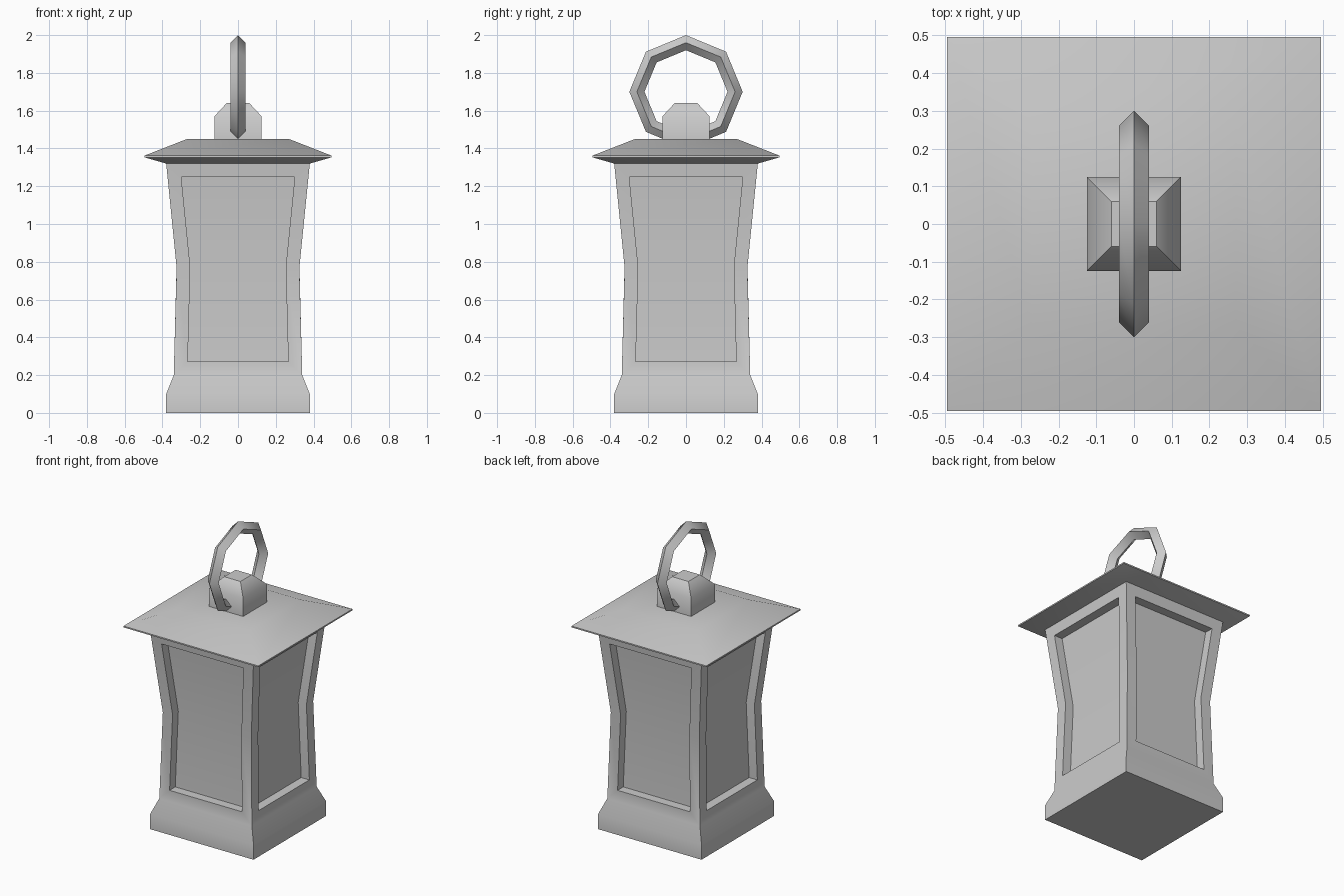
import bpy, bmesh, math
from mathutils import Vector

if "Cube" in bpy.data.objects:
    bpy.data.objects.remove(bpy.data.objects["Cube"])


def square_loft(profile, cap_bottom, cap_top):
    """Stack square rings given as (half_width, z); return mesh and rows of side faces."""
    bm = bmesh.new()
    corners = [(-1, -1), (1, -1), (1, 1), (-1, 1)]
    rings = [[bm.verts.new((cx * h, cy * h, z)) for cx, cy in corners] for h, z in profile]
    rows = []
    for a, b in zip(rings, rings[1:]):
        rows.append([bm.faces.new((a[i], a[(i + 1) % 4], b[(i + 1) % 4], b[i])) for i in range(4)])
    if cap_bottom:
        bm.faces.new(rings[0][::-1])
    if cap_top:
        bm.faces.new(rings[-1])
    bm.normal_update()
    return bm, rows


def finish(obj, angle):
    bpy.ops.object.select_all(action='DESELECT')
    obj.select_set(True)
    bpy.context.view_layer.objects.active = obj
    bpy.ops.object.shade_smooth_by_angle(angle=math.radians(angle))


def add_object(name, bm, angle):
    mesh = bpy.data.meshes.new(name)
    bm.to_mesh(mesh)
    bm.free()
    obj = bpy.data.objects.new(name, mesh)
    bpy.context.collection.objects.link(obj)
    finish(obj, angle)


# Body with flared base and pinched waist
body, rows = square_loft([(0.38, 0), (0.38, 0.10), (0.34, 0.20), (0.325, 0.77), (0.38, 1.32)],
                         True, False)

# Recessed window panel on each side
inward = [(0, 1, 0), (-1, 0, 0), (0, -1, 0), (1, 0, 0)]
for side in range(4):
    panel = [rows[2][side], rows[3][side]]
    bmesh.ops.inset_region(body, faces=panel, thickness=0.072, depth=0,
                           use_boundary=True, use_even_offset=True)
    bmesh.ops.inset_region(body, faces=panel, thickness=0, depth=0, use_boundary=True)
    verts = list({v for f in panel for v in f.verts})
    bmesh.ops.translate(body, verts=verts, vec=Vector(inward[side]) * 0.06)
body.normal_update()
add_object("lantern_body", body, 30)

# Overhanging roof
roof, _ = square_loft([(0.38, 1.32), (0.495, 1.353), (0.495, 1.362), (0.27, 1.45)], True, True)
add_object("roof", roof, 30)

# Cap block holding the ring
cap, _ = square_loft([(0.125, 1.44), (0.125, 1.57), (0.06, 1.64)], False, True)
add_object("top_cap", cap, 46)

# Octagonal carrying ring with a diamond cross-section
bpy.ops.mesh.primitive_torus_add(major_segments=8, minor_segments=4, major_radius=0.26,
                                 minor_radius=0.04, location=(0, 0, 1.70),
                                 rotation=(0, math.radians(90), 0))
ring = bpy.context.object
ring.name = "carrying_ring"
finish(ring, 46)
